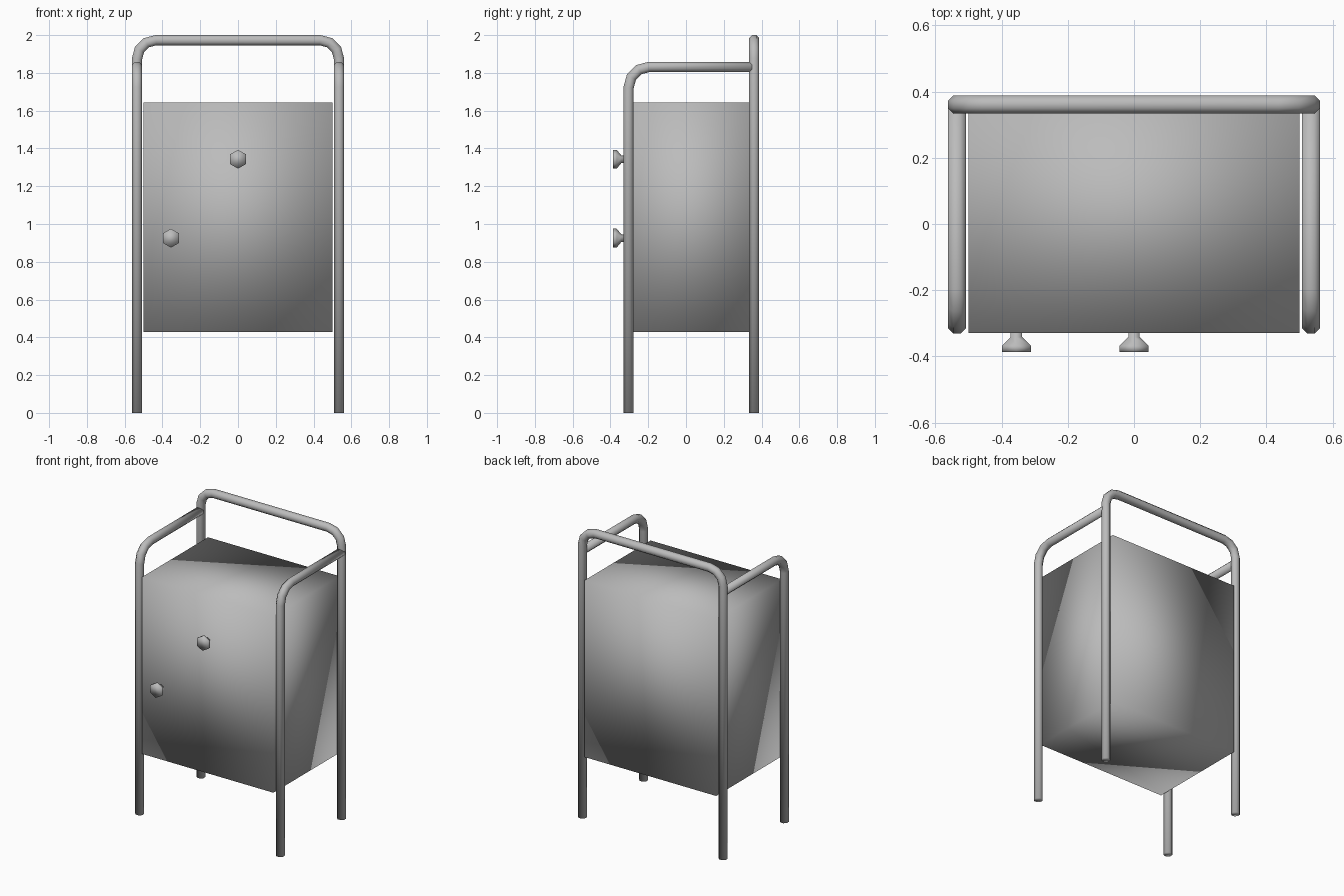
import bpy, bmesh
from math import pi, sin, cos
from mathutils import Vector

default = bpy.data.objects.get("Cube")
if default:
    bpy.data.objects.remove(default, do_unlink=True)

grey = bpy.data.materials.new("grey metal")
grey.use_nodes = True
colour = (0.5, 0.5, 0.5, 1)
grey.diffuse_color = colour
grey.node_tree.nodes["Principled BSDF"].inputs["Base Color"].default_value = colour


def finish(bm, name):
    """Turn a bmesh into a smooth shaded grey object."""
    bmesh.ops.recalc_face_normals(bm, faces=bm.faces[:])
    for face in bm.faces:
        face.smooth = True
    mesh = bpy.data.meshes.new(name)
    bm.to_mesh(mesh)
    bm.free()
    mesh.materials.append(grey)
    obj = bpy.data.objects.new(name, mesh)
    bpy.context.collection.objects.link(obj)
    return obj


def skin(bm, rings):
    """Bridge consecutive rings and cap both ends."""
    for a, b in zip(rings, rings[1:]):
        for i in range(len(a)):
            j = (i + 1) % len(a)
            bm.faces.new((a[i], a[j], b[j], b[i]))
    bm.faces.new(rings[0])
    bm.faces.new(rings[-1])


def rounded(points, radius, steps=3):
    """Replace the inner corners of a path with arcs."""
    pts = [Vector(p) for p in points]
    path = [pts[0]]
    for before, corner, after in zip(pts, pts[1:], pts[2:]):
        u = (before - corner).normalized() * radius
        v = (after - corner).normalized() * radius
        for k in range(steps + 1):
            a = pi / 2 * k / steps
            path.append(corner + u * (1 - sin(a)) + v * (1 - cos(a)))
    return path + [pts[-1]]


def tube(name, path, normal, radius=0.029, sides=8):
    """Sweep a mitred octagon along a path lying in one plane."""
    bm = bmesh.new()
    normal = Vector(normal)
    rings = []
    for i, p in enumerate(path):
        d_in = (p - path[max(i - 1, 0)]).normalized()
        d_out = (path[min(i + 1, len(path) - 1)] - p).normalized()
        tangent = (d_in + d_out).normalized()
        side = normal.cross(tangent) / tangent.dot(d_in if i else d_out)
        angles = [2 * pi * (k + 0.5) / sides for k in range(sides)]
        rings.append([bm.verts.new(p + radius * (cos(a) * normal + sin(a) * side))
                      for a in angles])
    skin(bm, rings)
    return finish(bm, name)


# Cabinet body
bm = bmesh.new()
bmesh.ops.create_cube(bm, size=1)
bmesh.ops.scale(bm, vec=(1.0, 0.717, 1.215), verts=bm.verts)
bmesh.ops.translate(bm, vec=(0, 0.029, 1.037), verts=bm.verts)
finish(bm, "cabinet_body")

# Back frame: two legs joined by an arch
X, BACK, FRONT = 0.535, 0.361, -0.304
arch = [(-X, BACK, 0), (-X, BACK, 1.973), (X, BACK, 1.973), (X, BACK, 0)]
tube("back_frame", rounded(arch, 0.1), (0, 1, 0))

# Front legs bending back into side rails
for name, x in (("left", X), ("right", -X)):
    rail = [(x, FRONT, 0), (x, FRONT, 1.832), (x, BACK, 1.832)]
    tube(name + "_front_leg_and_rail", rounded(rail, 0.11), (1, 0, 0))

# Hexagonal knobs: (y, radius) profile
profile = [(-0.32, 0.02), (-0.342, 0.02), (-0.367, 0.05), (-0.386, 0.05)]
for name, x, z in (("upper_knob", 0, 1.343), ("side_knob", -0.355, 0.925)):
    bm = bmesh.new()
    rings = [[bm.verts.new((x + r * sin(k * pi / 3), y, z + r * cos(k * pi / 3)))
              for k in range(6)] for y, r in profile]
    skin(bm, rings)
    finish(bm, name)
